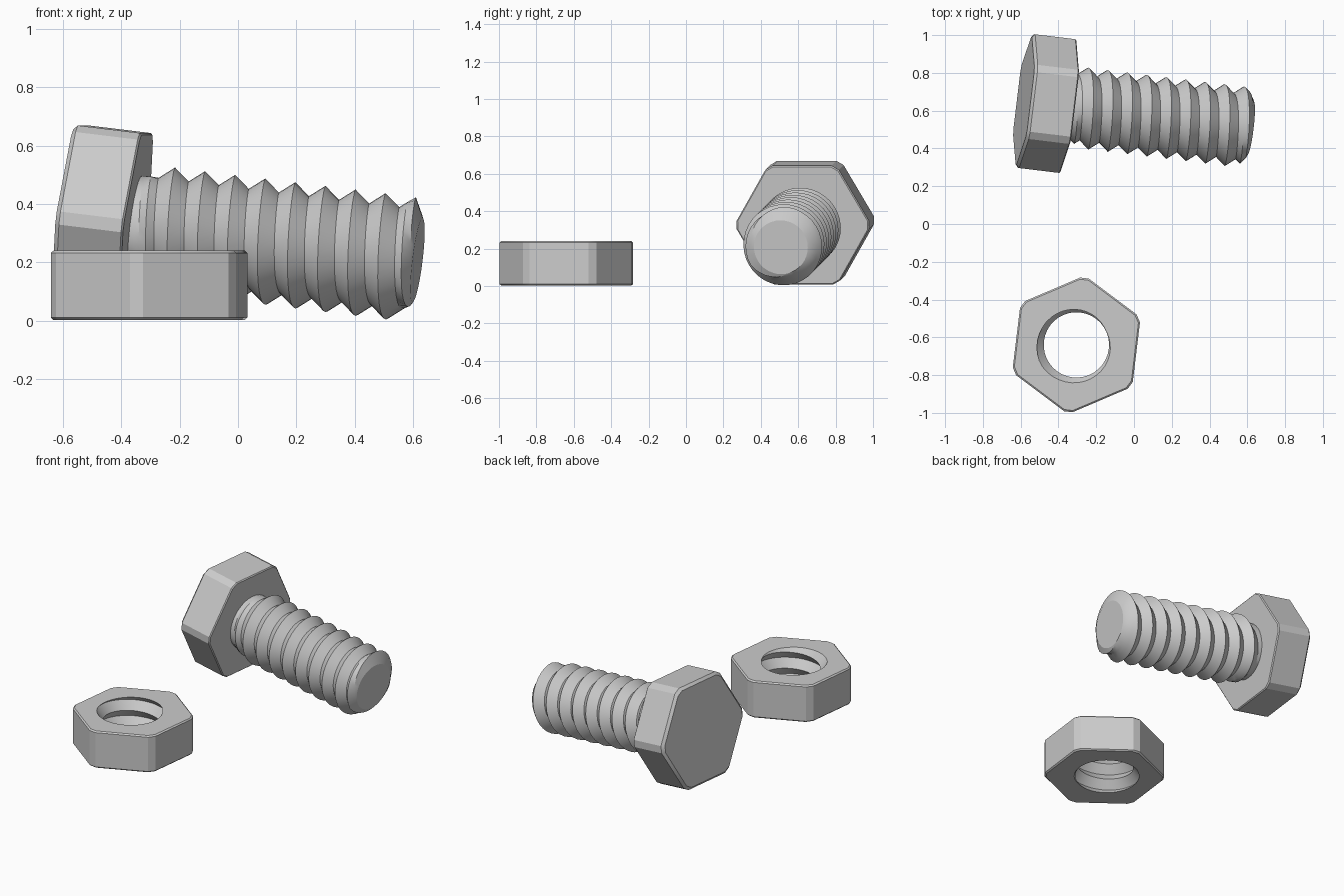
import bpy, bmesh
from math import pi, cos, sin, radians
from mathutils import Matrix, Vector

if "Cube" in bpy.data.objects:
    bpy.data.objects.remove(bpy.data.objects["Cube"])

SEG, PITCH = 36, 0.1047
CREST, ROOT = 0.215, 0.173


def hex_ring(apothem, cut=0.026):
    """12 points: a hexagon whose corners are cut off."""
    pts = []
    corners = [Vector((cos(radians(30 + 60 * i)), sin(radians(30 + 60 * i)))) * apothem / cos(pi / 6)
               for i in range(6)]
    for i, c in enumerate(corners):
        for other in (corners[i - 1], corners[(i + 1) % 6]):
            pts.append(c + (other - c).normalized() * cut)
    return pts


def add_hex_walls(bm, profile):
    """Stack of hexagon rings from (apothem, z) pairs; returns the rings."""
    rings = [[bm.verts.new((p.x, p.y, z)) for p in hex_ring(a)] for a, z in profile]
    for lo, hi in zip(rings, rings[1:]):
        for i in range(12):
            j = (i + 1) % 12
            bm.faces.new((lo[i], lo[j], hi[j], hi[i]))
    return rings


def add_thread(bm, z0, z1, t0, a0, limit):
    """Helical V thread clipped to z0..z1; a crest passes through height t0 at angle a0."""
    def point(i, k):
        a = 2 * pi * i / SEG
        shift = PITCH * (a - a0) / (2 * pi)
        t = min(max(t0 + shift + k * PITCH / 4, z0), z1)
        u = (t - t0 - shift) / PITCH
        r = min(CREST - (CREST - ROOT) * 2 * abs(u - round(u)), limit(t))
        return bm.verts.new((r * cos(a), r * sin(a), t))
    k0 = int((z0 - t0) / PITCH * 4) - 8
    k1 = int((z1 - t0) / PITCH * 4) + 8
    grid = [[point(i, k) for k in range(k0, k1)] for i in range(SEG + 1)]
    for a, b in zip(grid, grid[1:]):
        for k in range(len(a) - 1):
            bm.faces.new((a[k], b[k], b[k + 1], a[k + 1]))
    verts = [v for col in grid for v in col]
    bmesh.ops.remove_doubles(bm, verts=verts, dist=1e-5)


def cap(bm, z):
    """Fill the flat end at height z, keeping any hole open."""
    edges = [e for e in bm.edges if e.is_boundary and all(abs(v.co.z - z) < 1e-4 for v in e.verts)]
    bmesh.ops.triangle_fill(bm, edges=edges, use_beauty=True, use_dissolve=False)


def finish(bm, name, matrix):
    bmesh.ops.recalc_face_normals(bm, faces=bm.faces)
    mesh = bpy.data.meshes.new(name)
    bm.to_mesh(mesh)
    bm.free()
    ob = bpy.data.objects.new(name, mesh)
    bpy.context.collection.objects.link(ob)
    ob.matrix_world = matrix
    bpy.ops.object.select_all(action='DESELECT')
    ob.select_set(True)
    bpy.context.view_layer.objects.active = ob
    bpy.ops.object.shade_smooth_by_angle(angle=radians(25))


yaw = Matrix.Rotation(radians(-6.9), 4, 'Z')

# nut: hexagon walls outside, thread inside, flat ends between them
H = 0.24
bm = bmesh.new()
add_hex_walls(bm, [(0.312, 0.002), (0.32, 0.01), (0.32, H - 0.008), (0.312, H)])
add_thread(bm, 0.002, H, H, radians(215), lambda t: 1)
cap(bm, 0.002)
cap(bm, H)
finish(bm, "nut", Matrix.Translation((-0.305, -0.64, 0)) @ yaw)

# bolt lies on its side; local z runs from head to tip, origin under the head
lying = Matrix.Translation((-0.35, 0.624, 0.325)) @ yaw @ Matrix.Rotation(radians(96.9), 4, 'Y')

# bolt head
bm = bmesh.new()
rings = add_hex_walls(bm, [(0.304, -0.237), (0.32, -0.222), (0.32, -0.006), (0.314, 0)])
bm.faces.new(rings[0])
bm.faces.new(rings[-1])
finish(bm, "bolt_head", lying)

# bolt shank: thread fades out at the head and is chamfered at the tip
bm = bmesh.new()
TIP = 0.98
add_thread(bm, -0.01, TIP, 0.11, pi,
           lambda t: min(ROOT + max(0, t - 0.03), 0.145 + (TIP - t) * 2.1))
cap(bm, -0.01)
cap(bm, TIP)
finish(bm, "bolt_shank", lying)
